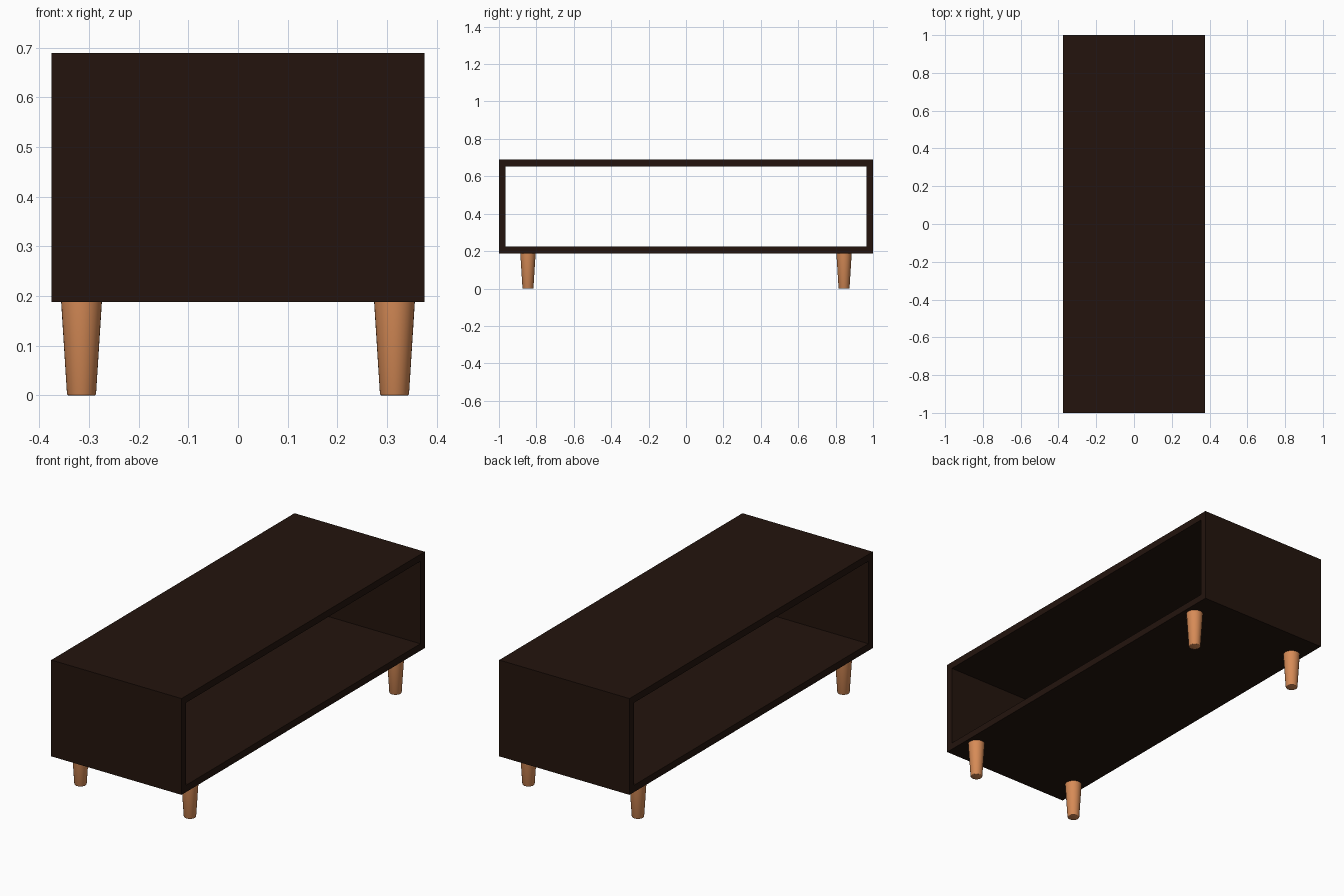
import bpy, bmesh, math

if "Cube" in bpy.data.objects:
    bpy.data.objects.remove(bpy.data.objects["Cube"])

BOTTOM, TOP = 0.188, 0.689
HALF_X, HALF_Y, WALL = 0.375, 1.0, 0.036


def material(name, color):
    m = bpy.data.materials.new(name)
    m.diffuse_color = (*color, 1)
    m.use_nodes = True
    m.node_tree.nodes["Principled BSDF"].inputs["Base Color"].default_value = m.diffuse_color
    return m


def add_object(name, bm, mat):
    bmesh.ops.recalc_face_normals(bm, faces=bm.faces)
    mesh = bpy.data.meshes.new(name)
    bm.to_mesh(mesh)
    bm.free()
    mesh.materials.append(mat)
    ob = bpy.data.objects.new(name, mesh)
    bpy.context.collection.objects.link(ob)
    return ob


dark_wood = material("dark_wood", (0.017, 0.007, 0.004))
light_wood = material("light_wood", (0.68, 0.26, 0.095))

# Cabinet: rectangular tube, open at both long sides
bm = bmesh.new()


def ring(inset, x):
    y, lo, hi = HALF_Y - inset, BOTTOM + inset, TOP - inset
    return [bm.verts.new((x, a, b)) for a, b in ((-y, lo), (y, lo), (y, hi), (-y, hi))]


rings = [ring(0, -HALF_X), ring(0, HALF_X), ring(WALL, HALF_X), ring(WALL, -HALF_X)]
for i in range(4):
    a, b = rings[i], rings[(i + 1) % 4]
    for j in range(4):
        k = (j + 1) % 4
        bm.faces.new((a[j], a[k], b[k], b[j]))
add_object("cabinet_shell", bm, dark_wood)

# Legs: tapered round pegs with a softened foot
LEG_PROFILE = [(0.0265, 0.0), (0.0282, 0.0008), (0.0293, 0.003), (0.041, BOTTOM)]
SIDES = 32


def leg(name, x, y):
    bm = bmesh.new()
    rows = []
    for r, z in LEG_PROFILE:
        angles = [2 * math.pi * i / SIDES for i in range(SIDES)]
        rows.append([bm.verts.new((r * math.cos(t), r * math.sin(t), z)) for t in angles])
    for a, b in zip(rows, rows[1:]):
        for i in range(SIDES):
            k = (i + 1) % SIDES
            bm.faces.new((a[i], a[k], b[k], b[i]))
    bm.faces.new(rows[0])
    bm.faces.new(rows[-1])
    ob = add_object(name, bm, light_wood)
    ob.location = (x, y, 0)
    bpy.ops.object.select_all(action='DESELECT')
    ob.select_set(True)
    bpy.context.view_layer.objects.active = ob
    bpy.ops.object.shade_smooth_by_angle(angle=math.radians(40))


for end, sy in (("front", -1), ("back", 1)):
    for side, sx in (("left", -1), ("right", 1)):
        leg(f"{end}_{side}_leg", sx * 0.315, sy * 0.845)
